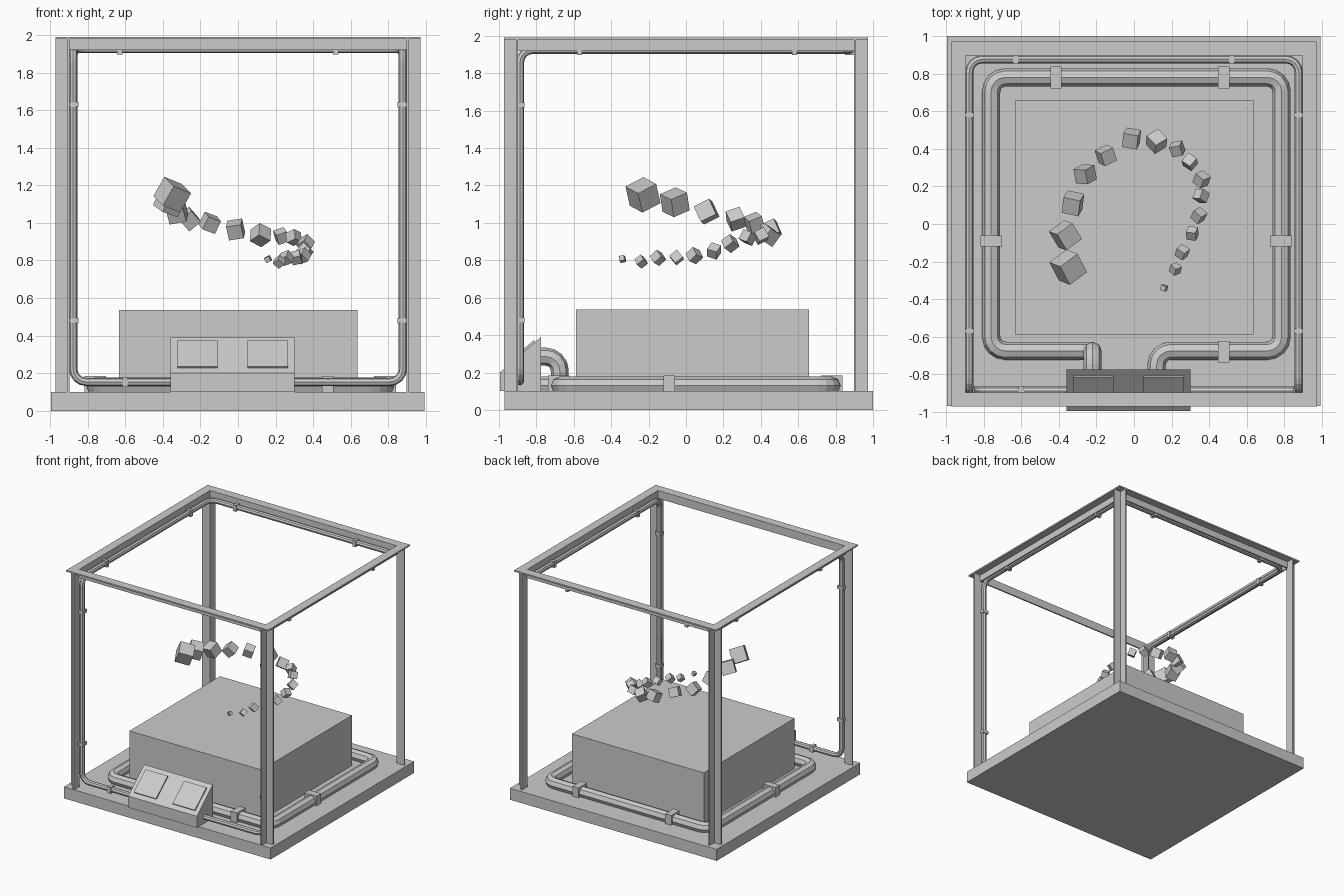
import bpy, bmesh, math, random
from mathutils import Vector, Euler

if "Cube" in bpy.data.objects:
    bpy.data.objects.remove(bpy.data.objects["Cube"])

random.seed(4)

def mesh_object(name, bm):
    bmesh.ops.recalc_face_normals(bm, faces=bm.faces)
    me = bpy.data.meshes.new(name)
    bm.to_mesh(me)
    bm.free()
    ob = bpy.data.objects.new(name, me)
    bpy.context.collection.objects.link(ob)
    return ob

def add_box(bm, lo, hi):
    lo, hi = Vector(lo), Vector(hi)
    vs = bmesh.ops.create_cube(bm, size=1)["verts"]
    for v in vs:
        v.co = Vector([(lo[i] + hi[i]) / 2 + v.co[i] * abs(hi[i] - lo[i]) for i in range(3)])

def boxes(name, pairs):
    bm = bmesh.new()
    for lo, hi in pairs:
        add_box(bm, lo, hi)
    return mesh_object(name, bm)

def centred(c, s):
    c, s = Vector(c), Vector(s) / 2
    return c - s, c + s

def rounded(points, r, steps=4):
    """Polyline with rounded corners."""
    pts = [Vector(p) for p in points]
    out = [pts[0]]
    for a, b, c in zip(pts, pts[1:], pts[2:]):
        p, q = b + (a - b).normalized() * r, b + (c - b).normalized() * r
        o = p + q - b
        for i in range(steps + 1):
            t = i / steps * math.pi / 2
            out.append(o + (p - o) * math.cos(t) + (q - o) * math.sin(t))
    return out + [pts[-1]]

def pipe(name, points, r, bend):
    cu = bpy.data.curves.new(name, "CURVE")
    cu.dimensions = "3D"
    cu.bevel_depth = r
    cu.bevel_resolution = 2
    cu.use_fill_caps = True
    path = rounded(points, bend)
    sp = cu.splines.new("POLY")
    sp.points.add(len(path) - 1)
    for p, co in zip(sp.points, path):
        p.co = (*co, 1)
    ob = bpy.data.objects.new(name, cu)
    bpy.context.collection.objects.link(ob)
    bpy.ops.object.select_all(action="DESELECT")
    ob.select_set(True)
    bpy.context.view_layer.objects.active = ob
    bpy.ops.object.convert(target="MESH")
    for f in ob.data.polygons:
        f.use_smooth = False

# Floor plate and raised bed
boxes("base_plate", [((-0.995, -0.97, 0), (0.993, 1, 0.1))])
boxes("print_bed", [((-0.633, -0.587, 0.1), (0.637, 0.657, 0.537))])

# Angle-section posts, flanges opening outwards
I, O, T = 0.897, 0.972, 0.012
TOP, LOW = 1.99, 1.92
for sx, xn in ((-1, "left"), (1, "right")):
    for sy, yn in ((-1, "front"), (1, "back")):
        boxes(f"{yn}_{xn}_post", [
            ((sx * I, sy * I, 0.1), (sx * O, sy * (I + T), TOP - T)),
            ((sx * I, sy * (I + T), 0.1), (sx * (I + T), sy * O, TOP - T))])

# Angle-section top rails
for s, n in ((-1, "front"), (1, "back")):
    boxes(f"{n}_top_rail", [((-O, s * I, TOP - T), (O, s * O, TOP)),
                            ((-I, s * I, LOW), (I, s * (I + T), TOP - T))])
for s, n in ((-1, "left"), (1, "right")):
    boxes(f"{n}_top_rail", [((s * I, -I, TOP - T), (s * O, I, TOP)),
                            ((s * I, -I, LOW), (s * (I + T), I, TOP - T))])

# Sloped control console with two raised panels
prof = [(-0.775, 0.1), (-0.775, 0.39), (-0.995, 0.2), (-0.995, 0.1)]
bm = bmesh.new()
face = bm.faces.new([bm.verts.new((-0.36, y, z)) for y, z in prof])
ext = bmesh.ops.extrude_face_region(bm, geom=[face])["geom"]
bmesh.ops.translate(bm, vec=(0.66, 0, 0), verts=[v for v in ext if isinstance(v, bmesh.types.BMVert)])
mesh_object("control_console", bm)
slope = math.atan2(0.19, 0.22)
for x, n in ((-0.215, "left"), (0.158, "right")):
    panel = boxes(f"{n}_console_panel", [((-0.107, -0.105, -0.01), (0.107, 0.105, 0.012))])
    panel.location = (x, -0.885, 0.295)
    panel.rotation_euler = (slope, 0, 0)

# Thick hose circling the bed, both ends plugged into the console
pipe("bed_hose", [(-0.22, -0.79, 0.285), (-0.22, -0.675, 0.285), (-0.22, -0.675, 0.13),
                  (-0.76, -0.675, 0.13), (-0.76, 0.78, 0.13), (0.785, 0.78, 0.13),
                  (0.785, -0.675, 0.13), (0.12, -0.675, 0.13), (0.12, -0.79, 0.13)], 0.048, 0.075)
along_x = [(-0.415, 0.78), (0.477, 0.78), (0.477, -0.68)]
along_y = [(-0.76, -0.09), (0.782, -0.09)]
boxes("bed_hose_clips",
      [centred((x, y, 0.14), (0.06, 0.116, 0.09)) for x, y in along_x] +
      [centred((x, y, 0.14), (0.116, 0.06, 0.09)) for x, y in along_y])

# Thin conduit running from the console around the frame
C, F, H, G = 0.877, -0.888, 1.926, 0.153
pipe("frame_conduit", [(-0.35, F, G), (-C, F, G), (-C, F, H), (-C, C, H),
                       (C, C, H), (C, F, H), (C, F, G), (0.29, F, G)], 0.022, 0.07)
clips = [centred((x, C, H - 0.002), (0.028, 0.052, 0.054)) for x in (-0.63, 0.52)]
for s in (-1, 1):
    clips += [centred((s * C, y, H - 0.002), (0.052, 0.028, 0.054)) for y in (-0.57, 0.58)]
    clips += [centred((s * C, F, z), (0.054, 0.05, 0.028)) for z in (0.48, 1.63)]
clips.append(centred((-0.6, F, G), (0.03, 0.05, 0.054)))
boxes("conduit_clips", clips)

# Spiral of floating cubes: x, y, z, size
cubes = [(-0.35, -0.23, 1.15, 0.12), (-0.365, -0.06, 1.11, 0.105), (-0.325, 0.11, 1.06, 0.092),
         (-0.26, 0.265, 1.02, 0.08), (-0.15, 0.365, 1.0, 0.076), (-0.013, 0.455, 0.965, 0.08),
         (0.12, 0.44, 0.935, 0.078), (0.23, 0.4, 0.93, 0.06), (0.297, 0.33, 0.922, 0.058),
         (0.36, 0.237, 0.89, 0.06), (0.357, 0.15, 0.85, 0.056), (0.345, 0.045, 0.825, 0.056),
         (0.31, -0.05, 0.815, 0.052), (0.257, -0.15, 0.813, 0.052), (0.22, -0.24, 0.793, 0.044),
         (0.16, -0.34, 0.807, 0.029)]
for i, (x, y, z, s) in enumerate(cubes):
    cube = boxes(f"floating_cube_{i + 1}", [centred((0, 0, 0), (s, s, s))])
    cube.location = (x, y, z)
    cube.rotation_euler = Euler([random.uniform(0.2, 1.3) for _ in range(3)])
